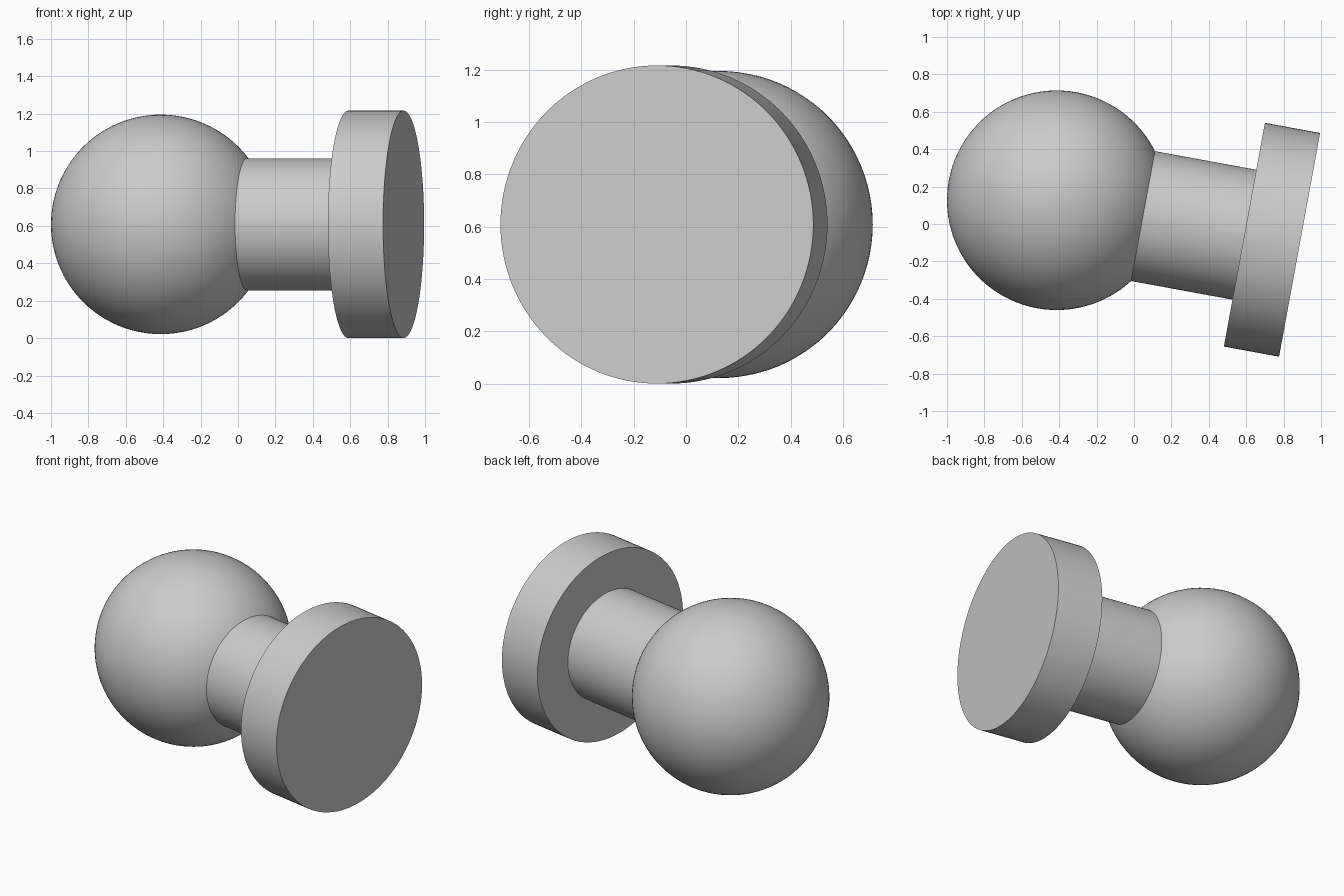
import bpy
import math
from mathutils import Matrix, Vector

cube = bpy.data.objects.get("Cube")
if cube:
    bpy.data.objects.remove(cube, do_unlink=True)

grey = bpy.data.materials.new("light grey")
grey.use_nodes = True
colour = (0.6, 0.6, 0.6, 1.0)
grey.diffuse_color = colour
grey.node_tree.nodes["Principled BSDF"].inputs["Base Color"].default_value = colour

# The shared axis starts at the ball centre and runs along local z
BALL_R, NECK_R, DISC_R = 0.587, 0.353, 0.608
DISC_START, DISC_END = 1.02, 1.32
TILT = math.radians(-10.4)
centre = Vector((-0.413, 0.127, DISC_R))
frame = (Matrix.Translation(centre) @ Matrix.Rotation(TILT, 4, "Z")
         @ Matrix.Rotation(math.pi / 2, 4, "Y"))


def finish(name):
    obj = bpy.context.object
    obj.name = name
    obj.data.materials.append(grey)
    bpy.ops.object.shade_smooth_by_angle(angle=math.radians(35))
    return obj


def cylinder(name, radius, start, end):
    bpy.ops.mesh.primitive_cylinder_add(vertices=128, radius=radius, depth=end - start)
    finish(name).matrix_world = frame @ Matrix.Translation((0, 0, (start + end) / 2))


# Ball
bpy.ops.mesh.primitive_uv_sphere_add(segments=96, ring_count=48, radius=BALL_R)
finish("ball").matrix_world = frame

# Neck, set slightly into the ball and ending at the disc
cylinder("neck", NECK_R, BALL_R * 0.7, DISC_START + 0.01)

# End disc
cylinder("end_disc", DISC_R, DISC_START, DISC_END)
